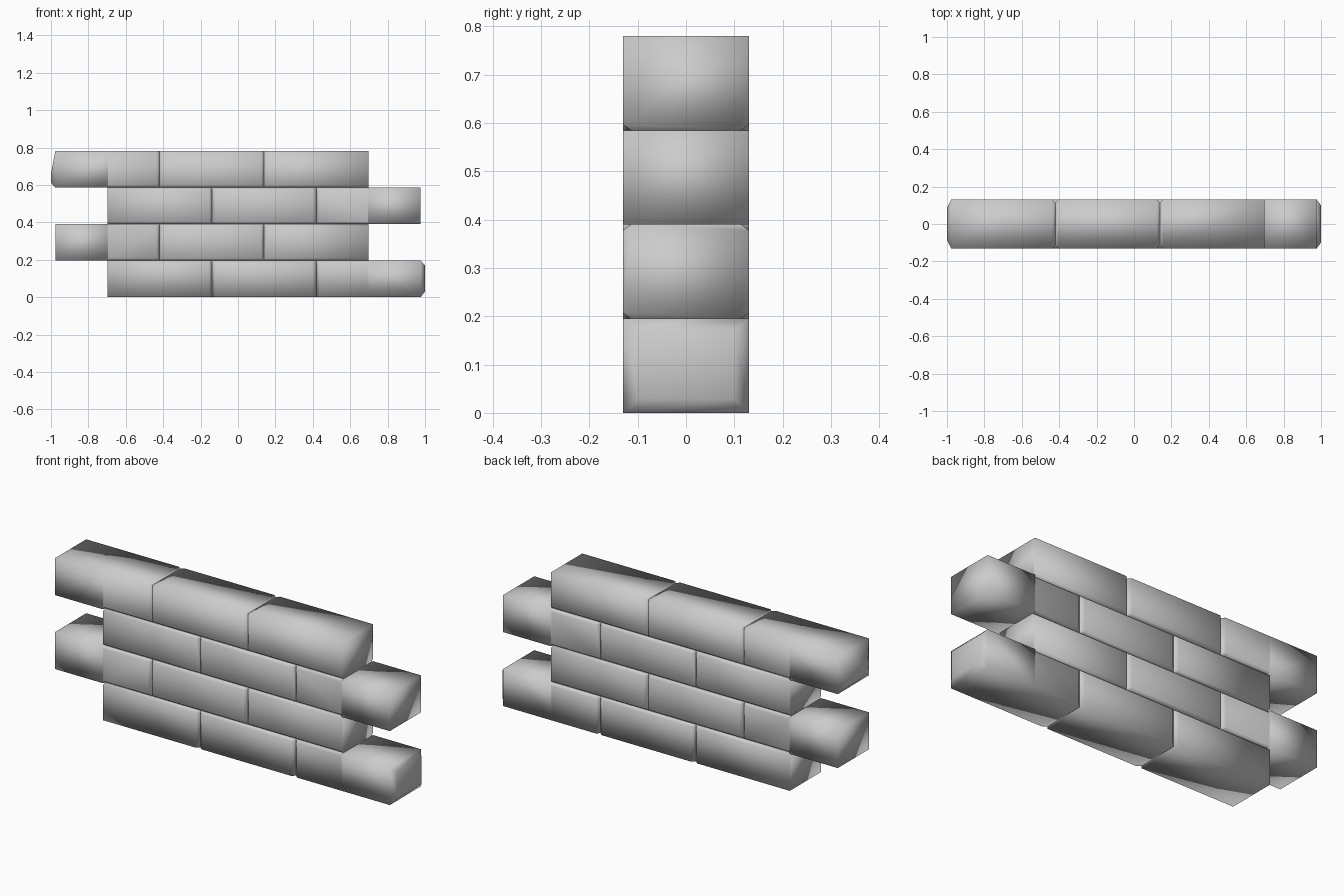
import bpy, bmesh

if "Cube" in bpy.data.objects:
    bpy.data.objects.remove(bpy.data.objects["Cube"])

L, H, W, C = 0.558, 0.195, 0.13, 0.016   # brick length, course height, half depth, chamfer
EDGE = 0.697                             # where the neighbouring courses end


def section(bm, x, w, z0, z1, b, t):
    """Octagonal cross-section; b and t are the bottom and top chamfers."""
    yb = min(w, W - C) if b else w
    yt = min(w, W - C) if t else w
    half = [(yb, z0), (w, z0 + b), (w, z1 - t), (yt, z1)]
    pts = half + [(-y, z) for y, z in reversed(half)]
    return [bm.verts.new((x, y, z)) for y, z in pts]


def loft(name, stations):
    bm = bmesh.new()
    rings = [section(bm, *s) for s in stations]
    for a, b in zip(rings, rings[1:]):
        for i in range(8):
            j = (i + 1) % 8
            bm.faces.new((a[i], a[j], b[j], b[i]))
    bm.faces.new(rings[0][::-1])
    bm.faces.new(rings[-1])
    bmesh.ops.remove_doubles(bm, verts=bm.verts, dist=1e-5)
    bmesh.ops.recalc_face_normals(bm, faces=bm.faces)
    me = bpy.data.meshes.new(name)
    bm.to_mesh(me)
    bm.free()
    for p in me.polygons:
        p.use_smooth = True
    ob = bpy.data.objects.new(name, me)
    bpy.context.collection.objects.link(ob)


for row in range(4):
    z0, z1 = row * H, (row + 1) * H
    b = 0.012 if row > 0 else 0          # no chamfer on the very bottom
    t = 0.012 if row < 3 else 0          # or the very top
    s = 1 if row % 2 == 0 else -1        # side on which the course sticks out
    for k in range(3):
        # u runs along the course towards its protruding end
        u0 = -EDGE + k * L
        u1 = u0 + L
        st = []
        # inner end: flush on the first brick, V-joint on the others
        if k == 0:
            st.append((u0, W, z0, z1, b, t))
        else:
            st += [(u0, W - C, z0, z1, b, t), (u0 + C, W, z0, z1, b, t)]
        if k < 2:
            st += [(u1 - C, W, z0, z1, b, t), (u1, W - C, z0, z1, b, t)]
        else:
            # protruding half brick has sharp long edges
            st += [(EDGE - 0.002, W, z0, z1, b, t),
                   (EDGE, W, z0, z1, 0, 0),
                   (u1, W, z0, z1, 0, 0)]
            # tapered end caps on the lowest and highest courses
            if row == 0:
                st.append((1.0, 0.10, 0.03, 0.17, 0, 0))
            elif row == 3:
                st.append((1.0, 0.085, 0.612, 0.66, 0, 0))
        st = [(s * v[0],) + v[1:] for v in st]
        loft(f"brick_row{row + 1}_{k + 1}", st)
